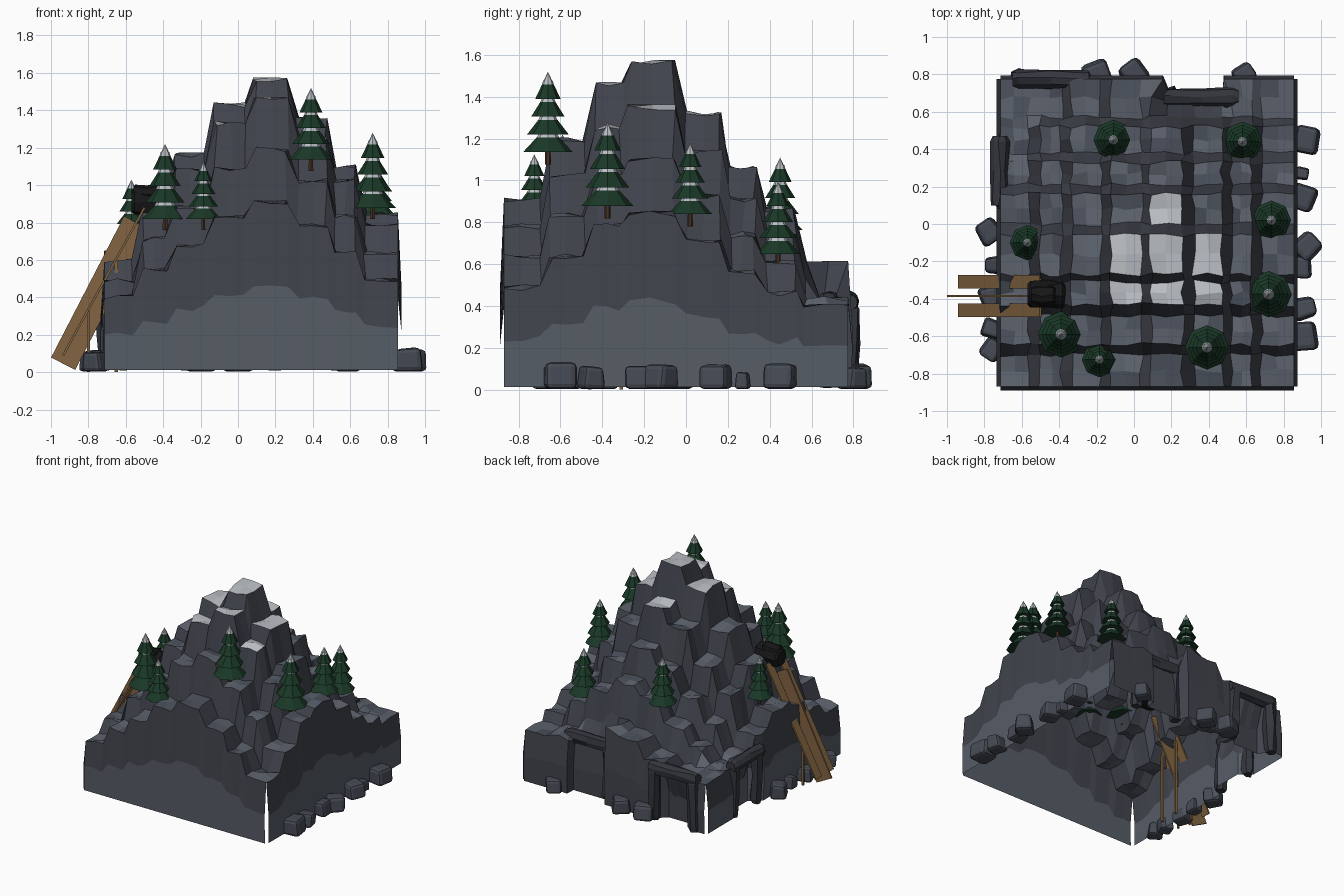
import bpy, bmesh, math, random
from mathutils import Vector, Matrix

if "Cube" in bpy.data.objects:
    bpy.data.objects.remove(bpy.data.objects["Cube"])

random.seed(4)
def R(a):
    return random.uniform(-a, a)

def mat(name, c):
    m = bpy.data.materials.new(name)
    m.diffuse_color = (*c, 1)
    m.use_nodes = True
    m.node_tree.nodes["Principled BSDF"].inputs["Base Color"].default_value = m.diffuse_color
    return m

ROCK = mat("rock", (0.052, 0.057, 0.073))
LEDGE = mat("ledge", (0.105, 0.12, 0.15))
LEDGE2 = mat("ledge_dark", (0.07, 0.08, 0.105))
FOOT = mat("foot_rock", (0.095, 0.11, 0.135))
BOULDER = mat("boulder_rock", (0.06, 0.068, 0.088))
SNOW = mat("snow", (0.50, 0.53, 0.56))
DARK = mat("dark_stone", (0.035, 0.038, 0.048))
BLACK = mat("black", (0.008, 0.008, 0.009))
GREEN = mat("needles", (0.01, 0.04, 0.02))
BARK = mat("bark", (0.06, 0.03, 0.015))
WOOD = mat("wood", (0.23, 0.13, 0.055))

def finish(name, bm, mats):
    me = bpy.data.meshes.new(name)
    bm.to_mesh(me)
    bm.free()
    for m in mats:
        me.materials.append(m)
    ob = bpy.data.objects.new(name, me)
    bpy.context.collection.objects.link(ob)
    return ob

# Mountain: stepped height field, plateaus given as (start, end, height)
PX = [(-.715, -.56, .64), (-.5, -.39, .94), (-.335, -.175, 1.16), (-.12, .04, 1.43),
      (.09, .26, 1.57), (.32, .47, 1.35), (.52, .63, 1.1), (.68, .855, .84)]
PY = [(-.87, -.7, .91), (-.645, -.49, 1.19), (-.43, -.31, 1.46), (-.27, -.06, 1.57),
      (0, .16, 1.32), (.21, .33, 1.06), (.38, .52, .86), (.57, .775, .62)]
def lines(P):
    return [(a + (b - a) * t, h) for a, b, h in P for t in (0, .5, 1)]
xs, ys = lines(PX), lines(PY)
NX, NY = len(xs), len(ys)

bm = bmesh.new()
G = []
for i, (x, hx) in enumerate(xs):
    col = []
    for j, (y, hy) in enumerate(ys):
        z = max(hx * hy / 1.57, .4) + R(.016)
        ex, ey = i in (0, NX - 1), j in (0, NY - 1)
        px = x + (0 if ex else R(.012))
        py = y + (0 if ey else R(.012))
        if j >= NY - 2 and .1 < x < .5:              # notch in the back edge
            z = .4
            py = .7 if j == NY - 1 else .655
        elif j == NY - 1 and .05 < x < .55:
            px = .155 if x < .3 else .48
        col.append(bm.verts.new((px, py, min(z, 1.575))))
    G.append(col)
for i in range(NX - 1):
    for j in range(NY - 1):
        f = bm.faces.new((G[i][j], G[i + 1][j], G[i + 1][j + 1], G[i][j + 1]))
        f.normal_update()
        z = f.calc_center_median().z
        if f.normal.z < .6:
            f.material_index = 0
        elif z > 1.24:
            f.material_index = 4
        else:
            f.material_index = random.choice((1, 1, 2))

# Skirt walls: drop from each border, flaring slightly outward, open at the corners
def skirt(top, out, cave=lambda p: False, low=3):
    out = Vector(out)
    rows = [top]
    for t, o in ((.5, .02), (None, .018)):
        row = []
        for v in top:
            z = .012 if t is None else v.co.z * t + R(.015)
            p = v.co + out * (-.07 if cave(v.co) else o)
            row.append(bm.verts.new((p.x, p.y, z)))
        rows.append(row)
    for k in range(2):
        for i in range(len(top) - 1):
            f = bm.faces.new((rows[k][i], rows[k + 1][i], rows[k + 1][i + 1], rows[k][i + 1]))
            f.material_index = low if k else 0
skirt([c[0] for c in G], (0, -1, 0))
skirt(G[-1], (1, 0, 0))
skirt([c[-1] for c in reversed(G)], (0, 1, 0), lambda p: -.6 < p.x < -.28, 0)
skirt(list(reversed(G[0])), (-1, 0, 0), lambda p: .15 < p.y < .45)
finish("mountain", bm, [ROCK, LEDGE, LEDGE2, FOOT, SNOW])

# Rough stone bar between two points
def bar(name, a, b, r, m, sides=8, rough=.008):
    a, b = Vector(a), Vector(b)
    bm = bmesh.new()
    q = (b - a).to_track_quat('Z', 'Y')
    rings = []
    for t, k in ((0, .8), (.08, 1), (.5, 1), (.92, 1), (1, .8)):
        c = a.lerp(b, t)
        rings.append([bm.verts.new(c + q @ Vector((r * k * math.cos(n * math.tau / sides) + R(rough),
                      r * k * math.sin(n * math.tau / sides) + R(rough), 0))) for n in range(sides)])
    for p, s in zip(rings, rings[1:]):
        for n in range(sides):
            bm.faces.new((p[n], p[(n + 1) % sides], s[(n + 1) % sides], s[n]))
    bm.faces.new(rings[0][::-1])
    bm.faces.new(rings[-1])
    return finish(name, bm, [m])

# Cave frames: two posts and a lintel
for n, (a, b) in enumerate([((-.65, .78), (-.24, .78)), ((.16, .68), (.56, .68)), ((-.72, .1), (-.72, .47))]):
    A, B = Vector((*a, .42)), Vector((*b, .42))
    bar(f"cave_lintel_{n}", A, B, .05, DARK)
    for k, t in enumerate((.1, .9)):
        p = A.lerp(B, t)
        bar(f"cave_post_{n}_{k}", (p.x + R(.02), p.y + R(.01), .01), p, .045, DARK, 6)

# Boulders around the foot: lumpy rounded blocks
BOULDERS = [(.92, .45, .085), (.9, .27, .04), (.905, .14, .08), (.925, -.12, .08), (.89, -.23, .07),
            (.91, -.45, .07), (.905, -.6, .09), (-.775, -.04, .075), (-.75, -.22, .055), (-.77, -.39, .065),
            (-.76, -.56, .06), (-.76, -.67, .065), (-.2, .8, .085), (0, .805, .08), (.59, .8, .065)]
for n, (x, y, r) in enumerate(BOULDERS):
    bm = bmesh.new()
    bmesh.ops.create_cube(bm, size=2)
    bmesh.ops.bevel(bm, geom=bm.edges[:], offset=.38, segments=2, profile=.5, affect='EDGES')
    rot = Matrix.Rotation(random.uniform(0, 3), 3, 'Z')
    taper, lean = R(.15), R(.2)
    for v in bm.verts:
        c = v.co
        k = 1 - .12 * c.z + taper * c.x
        p = rot @ Vector((r * (.85 * c.x + lean * c.z * .4), r * .78 * c.y * k, 0))
        v.co = (x + p.x, y + p.y, .003 + (c.z + 1) * (.022 + r * .45) * (1 + taper * c.y * .5))
    finish(f"boulder_{n}", bm, [BOULDER])

# Pine trees: trunk and four snow-tipped tiers; (x, y, tip height, radius)
def pine(n, x, y, top, r):
    H = r * 3.4
    z0 = top - H
    bm = bmesh.new()
    def cone(r1, r2, za, zb, mi, sides=8):
        res = bmesh.ops.create_cone(bm, cap_ends=True, segments=sides, radius1=r1, radius2=r2, depth=zb - za,
                                    matrix=Matrix.Translation((x, y, (za + zb) / 2)))
        for f in {f for v in res['verts'] for f in v.link_faces}:
            f.material_index = mi
    cone(r * .13, r * .1, z0 - .06, z0 + .06, 2, 6)
    for k in range(4):
        rk, za = r * (1.05 - .17 * k), z0 + H * .22 * k
        h = H * .22
        cone(rk, rk * .46, za, za + h * .82, 0)
        cone(rk * .46, rk * .36, za + h * .82, za + h * 1.06, 1)
    cone(r * .24, .0, z0 + H * .85, top, 1)
    finish(f"pine_{n}", bm, [GREEN, SNOW, BARK])
for n, t in enumerate([(-.11, .45, 1.11, .102), (.58, .44, .995, .102), (.735, .02, 1.18, .1),
                       (.72, -.375, 1.28, .118), (.39, -.66, 1.52, .113), (-.39, -.59, 1.22, .118),
                       (-.185, -.725, 1.125, .09), (-.57, -.1, 1.03, .09)]):
    pine(n, *t)

# Mine chute: side planks, centre board and legs
def beam(name, a, b, wide, thick):
    a, b = Vector(a), Vector(b)
    bpy.ops.mesh.primitive_cube_add(size=1, location=(a + b) / 2)
    ob = bpy.context.object
    ob.name = name
    ob.scale = (thick, wide, (b - a).length)
    ob.rotation_euler = (0, math.atan2(b.x - a.x, b.z - a.z), 0)
    ob.data.materials.append(WOOD)
for n, y in enumerate((-.31, -.46)):
    beam(f"chute_plank_{n}", (-.935, y, .09), (-.5, y, .88), .072, .012)
    beam(f"chute_leg_{n}", (-.8, y, 0), (-.8, y, .33), .015, .015)
    beam(f"chute_inner_leg_{n}", (-.65, y, 0), (-.65, y, .6), .018, .018)
beam("chute_board", (-.935, -.385, .045), (-.545, -.385, .8), .012, .145)

# Dark mine mouth at the head of the chute
bar("mine_mouth", (-.57, -.38, .91), (-.365, -.38, .91), .075, BLACK, 8, .01)
bar("mine_hood", (-.56, -.38, .95), (-.42, -.38, .95), .052, BLACK, 8)
